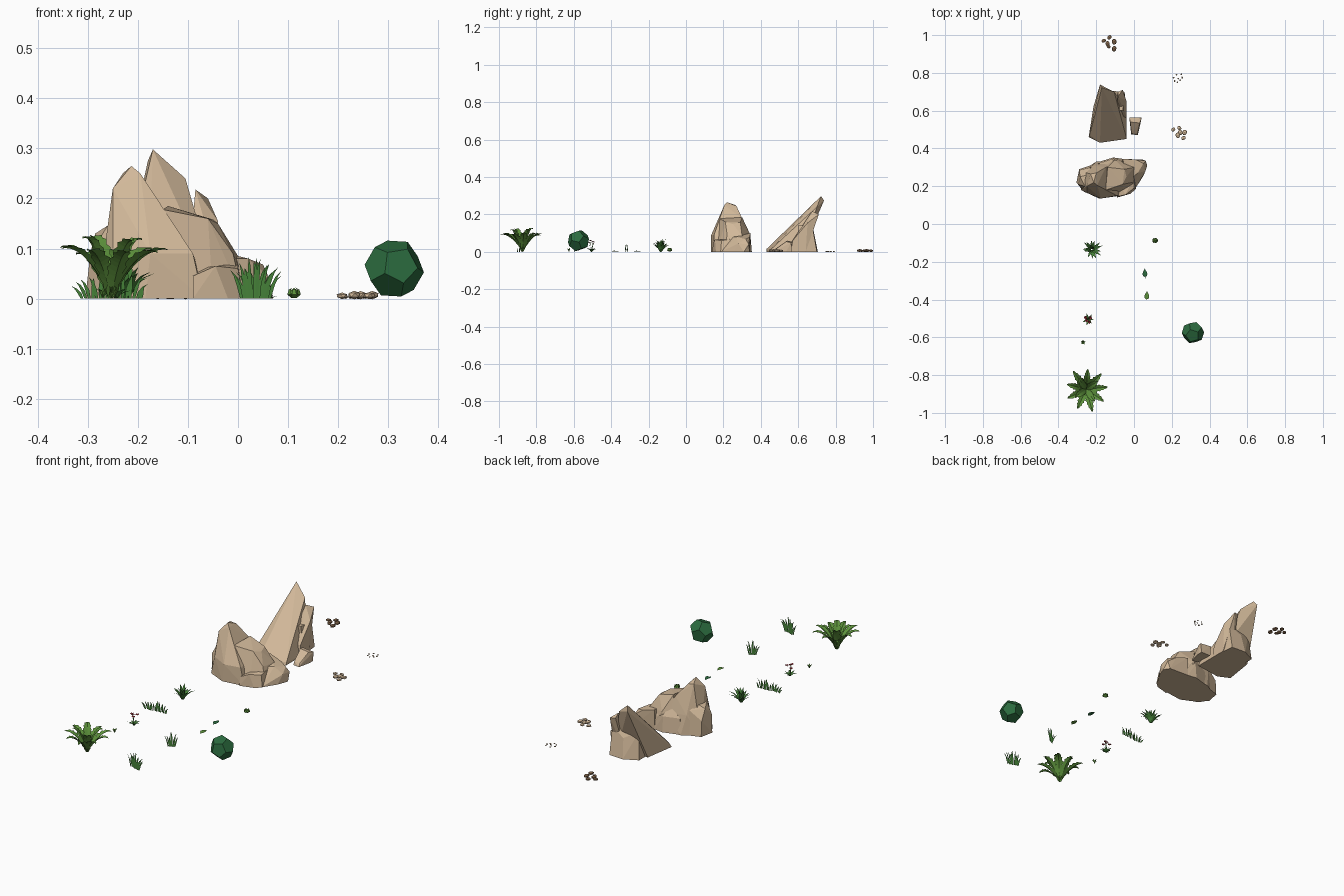
import bpy, bmesh, math, random
from mathutils import Vector, Matrix

if "Cube" in bpy.data.objects:
    bpy.data.objects.remove(bpy.data.objects["Cube"])

random.seed(4)
R = random.uniform


def mat(name, rgb):
    m = bpy.data.materials.new(name)
    m.diffuse_color = (*rgb, 1)
    m.use_nodes = True
    m.node_tree.nodes["Principled BSDF"].inputs["Base Color"].default_value = m.diffuse_color
    return m


ROCK = mat("tan_stone", (0.64, 0.48, 0.32))
DARK = mat("dark_stone", (0.22, 0.13, 0.07))
GREEN = mat("leaf_green", (0.11, 0.29, 0.045))
GRASS = mat("grass_green", (0.06, 0.22, 0.04))
BUSH = mat("bush_green", (0.025, 0.15, 0.05))
RED = mat("petal_red", (0.35, 0.03, 0.04))


def finish(name, bm, material):
    me = bpy.data.meshes.new(name)
    bm.to_mesh(me)
    bm.free()
    me.materials.append(material)
    ob = bpy.data.objects.new(name, me)
    bpy.context.collection.objects.link(ob)
    return ob


def hull(name, pts, material=ROCK):
    bm = bmesh.new()
    for p in pts:
        bm.verts.new(p)
    res = bmesh.ops.convex_hull(bm, input=bm.verts)
    junk = [v for v in res["geom_interior"] if isinstance(v, bmesh.types.BMVert)]
    bmesh.ops.delete(bm, geom=junk, context='VERTS')
    bmesh.ops.dissolve_limit(bm, angle_limit=math.radians(3), verts=bm.verts, edges=bm.edges)
    bmesh.ops.recalc_face_normals(bm, faces=bm.faces)
    return finish(name, bm, material)


def ribbon(bm, base, az, path, flat=False, fold=0.0):
    """Leaf along (radius, height, half width) points; flat = width lies in the bend plane."""
    d = Vector((math.cos(az), math.sin(az), 0))
    side = d.copy() if flat else Vector((-d.y, d.x, 0))
    rows = []
    for r, z, w in path:
        c = Vector(base) + d * r + Vector((0, 0, z))
        up = Vector((0, 0, fold * w))
        if w == 0:
            rows.append([bm.verts.new(c)] * 3)
        else:
            rows.append([bm.verts.new(c - side * w + up), bm.verts.new(c), bm.verts.new(c + side * w + up)])
    for a, b in zip(rows, rows[1:]):
        for i in (0, 1):
            f = list(dict.fromkeys((a[i], a[i + 1], b[i + 1], b[i])))
            if len(f) > 2:
                bm.faces.new(f)


# front boulder: overlapping chiselled lumps
hull("boulder_peak", [
    (-.28, .18, 0), (-.185, .135, 0), (-.07, .15, 0), (-.06, .33, 0), (-.2, .33, 0), (-.28, .28, 0),
    (-.25, .165, .1), (-.175, .135, .09), (-.09, .15, .09), (-.1, .325, .1), (-.22, .31, .1),
    (-.25, .2, .22), (-.23, .265, .25), (-.213, .22, .265), (-.195, .205, .25), (-.2, .27, .245),
    (-.15, .18, .175), (-.15, .30, .18)])
hull("boulder_shoulder", [
    (-.17, .15, 0), (-.05, .165, 0), (.01, .2, 0), (.03, .3, 0), (-.03, .34, 0), (-.15, .34, 0),
    (-.15, .18, .178), (-.14, .3, .185), (-.06, .21, .16), (-.05, .29, .158), (-.04, .25, .15),
    (-.01, .22, .09), (0, .3, .085), (-.1, .34, .1)])
hull("boulder_right_end", [
    (-.06, .2, 0), (.005, .185, 0), (.05, .255, 0), (.07, .31, 0), (.05, .34, 0), (-.06, .345, 0),
    (-.03, .23, .08), (.02, .27, .08), (.05, .32, .068), (.01, .34, .078), (-.06, .345, .1),
    (.06, .28, .045), (.062, .335, .04)])
hull("boulder_left_lump", [
    (-.305, .22, 0), (-.265, .17, 0), (-.2, .15, 0), (-.2, .32, 0), (-.29, .29, 0), (-.295, .21, .09),
    (-.285, .25, .13), (-.26, .2, .146), (-.24, .2, .14), (-.23, .3, .125), (-.29, .285, .08), (-.25, .26, .148)])
hull("boulder_front_step", [
    (-.09, .14, 0), (-.02, .16, 0), (.01, .185, 0), (-.09, .145, .045), (-.045, .155, .065), (0, .19, .06),
    (-.08, .22, .06), (0, .25, .07), (0, .25, 0), (-.09, .25, 0)])
hull("boulder_back_lump", [
    (-.2, .325, 0), (-.11, .352, 0), (-.06, .345, 0), (-.19, .32, .08), (-.11, .345, .08), (-.12, .31, .14),
    (-.06, .335, .07), (-.2, .25, 0), (-.06, .25, 0)])

# rear rock: broad leaning spike, a lower side spike and a base block
hull("leaning_spike", [
    (-.24, .46, 0), (-.18, .43, 0), (-.04, .45, 0), (-.18, .43, .015), (-.04, .455, .014), (-.235, .47, .02),
    (-.17, .722, .298), (-.18, .738, .275), (-.105, .7, .24), (-.105, .67, .18), (-.2, .66, .15),
    (-.215, .62, 0), (-.04, .62, 0)])
hull("side_spike", [
    (-.1, .56, .05), (-.04, .56, 0), (-.04, .57, .06), (-.085, .675, .218), (-.085, .7, .2),
    (-.06, .71, .2), (-.04, .65, .155), (-.04, .64, 0), (-.1, .64, 0), (-.05, .665, .12)])
hull("spike_base", [
    (-.2, .6, 0), (-.2, .67, 0), (-.13, .705, 0), (-.05, .7, 0), (-.04, .6, 0), (-.19, .655, .14),
    (-.12, .685, .1), (-.05, .675, .14), (-.06, .6, .14), (-.17, .6, .14)])
hull("small_wedge", [
    (-.015, .475, 0), (.02, .47, 0), (.035, .535, 0), (.035, .565, 0), (-.02, .565, 0),
    (-.025, .565, .055), (.04, .562, .05), (.03, .535, .055), (-.02, .54, .06), (.018, .48, .015), (-.013, .48, .018)])


# pebble groups
def pebbles(name, spots, size, material):
    bm = bmesh.new()
    for x, y in spots:
        s = size * R(.8, 1.15)
        m = (Matrix.Translation((x, y, s * .5)) @ Matrix.Rotation(R(0, 6), 4, 'Z')
             @ Matrix.Diagonal((s * 1.2, s * .95, s * .6, 1)))
        bmesh.ops.create_icosphere(bm, subdivisions=1, radius=1, matrix=m)
    finish(name, bm, material)


pebbles("dark_pebbles", [(-.16, .97), (-.13, .988), (-.135, .94), (-.105, .965), (-.105, .928), (-.14, .955)], .013, DARK)
pebbles("tan_pebbles", [(.208, .5), (.24, .508), (.232, .47), (.268, .485), (.262, .455), (.245, .485)], .013, ROCK)
pebbles("gravel", [(.21, .775), (.225, .79), (.25, .792), (.235, .77), (.255, .775), (.23, .75), (.245, .762), (.215, .757)],
        .0045, ROCK)

# faceted bush: dodecahedron
g = (1 + 5 ** .5) / 2
pts = [(a, b, c) for a in (-1, 1) for b in (-1, 1) for c in (-1, 1)]
for a in (-1 / g, 1 / g):
    for b in (-g, g):
        pts += [(0, a, b), (a, b, 0), (b, 0, a)]
rot = Matrix.Rotation(.35, 3, 'X') @ Matrix.Rotation(.5, 3, 'Y')
hull("bush", [rot @ Vector(p) * .0345 + Vector((.312, -.575, .06)) for p in pts], BUSH)

# fern: serrated arching fronds
bm = bmesh.new()


def frond(az, reach, rise):
    path, n = [], 14
    for i in range(n + 1):
        t = i / n
        w = .021 * math.sin(math.pi * (.12 + .88 * t)) ** .7 * (1 if i % 2 else .72) if i < n else 0
        path.append((reach * t ** 1.1, rise * math.sin(t * 1.7), w))
    ribbon(bm, (-.253, -.875, 0), az, path, fold=.5)


for i in range(9):
    frond(i * math.tau / 9 + .1, R(.105, .125), R(.088, .112))
for i in range(4):
    frond(i * math.tau / 4 + .6, R(.065, .08), R(.115, .126))
finish("fern", bm, GREEN)


# grass: round tuft and flat strips
def blade(bm, base, az, reach, height, w, flat=False):
    ribbon(bm, base, az, [(0, 0, w * .7), (reach * .25, height * .45, w), (reach * .6, height * .8, w * .6),
                          (reach, height, 0)], flat, 0 if flat else .3)


bm = bmesh.new()
for i in range(20):
    az = i * 2.4
    inner = i % 3 == 0
    blade(bm, (-.223 + .004 * math.cos(az), -.135 + .004 * math.sin(az), 0), az,
          R(.012, .03) if inner else R(.042, .056), R(.058, .07) if inner else R(.035, .055), .0085)
finish("grass_tuft", bm, GRASS)


def strip(name, x0, x1, y0, y1, n, height, fan):
    bm = bmesh.new()
    for i in range(n):
        t = (i + .5) / n
        lean = (t - .5) * fan + R(-.01, .01)
        h = height * (1 - 1.8 * (t - .5) ** 2) * R(.65, 1)
        blade(bm, (x0 + (x1 - x0) * t, y0 + (y1 - y0) * t + R(-.004, .004), 0), R(-.2, .2), lean, h, .004, True)
    finish(name, bm, GRASS)


strip("grass_strip_long", -.315, -.19, -.322, -.315, 17, .06, .03)
strip("grass_strip_front", .005, .065, -.886, -.902, 14, .095, .06)
strip("grass_strip_small", .022, .052, -.605, -.59, 8, .085, .05)

# flowering plant
bm, fl = bmesh.new(), bmesh.new()
for i in range(7):
    blade(bm, (-.243, -.505, 0), i * .9, R(.026, .034), R(.014, .03), .007)
for dx, dy, z in [(.012, .008, .055), (-.014, .01, .046), (.006, -.014, .05), (-.008, -.006, .06)]:
    top = (-.243 + dx, -.505 + dy, z)
    az = math.atan2(dy, dx)
    ribbon(bm, (-.243, -.505, 0), az, [(0, 0, .0012), (math.hypot(dx, dy), z, .0012)])
    for k in range(5):
        ribbon(fl, top, k * math.tau / 5, [(0, -.003, .001), (.006, .001, .004), (.01, .003, 0)], fold=.3)
finish("flower_leaves", bm, GRASS)
finish("flower_heads", fl, RED)

# little sprout
bm = bmesh.new()
for i in range(5):
    ribbon(bm, (-.27, -.626, 0), i * math.tau / 5 + .3, [(0, .002, .002), (.006, .014, .0045), (.014, .02, 0)], fold=.3)
finish("sprout", bm, GREEN)

# small round bud plant wrapped in leaves
bm = bmesh.new()
bmesh.ops.create_icosphere(bm, subdivisions=1, radius=1,
                           matrix=Matrix.Translation((.112, -.087, .011)) @ Matrix.Diagonal((.011, .011, .01, 1)))
for i in range(8):
    ribbon(bm, (.112, -.087, .001), i * math.tau / 8, [(.004, 0, .003), (.014, .007, .005), (.012, .017, .003), (.004, .021, 0)])
finish("bud_plant", bm, GREEN)

# fallen leaves
for name, x, y, az, m in [("fallen_leaf_dark", .059, -.288, 1.62, BUSH), ("fallen_leaf_light", .066, -.407, 1.5, GREEN)]:
    bm = bmesh.new()
    ribbon(bm, (x, y, .001), az, [(0, 0, .001), (.008, 0, .001), (.012, .001, .009), (.022, .002, .013),
                                  (.034, .002, .01), (.052, .001, 0)], fold=.25)
    finish(name, bm, m)
